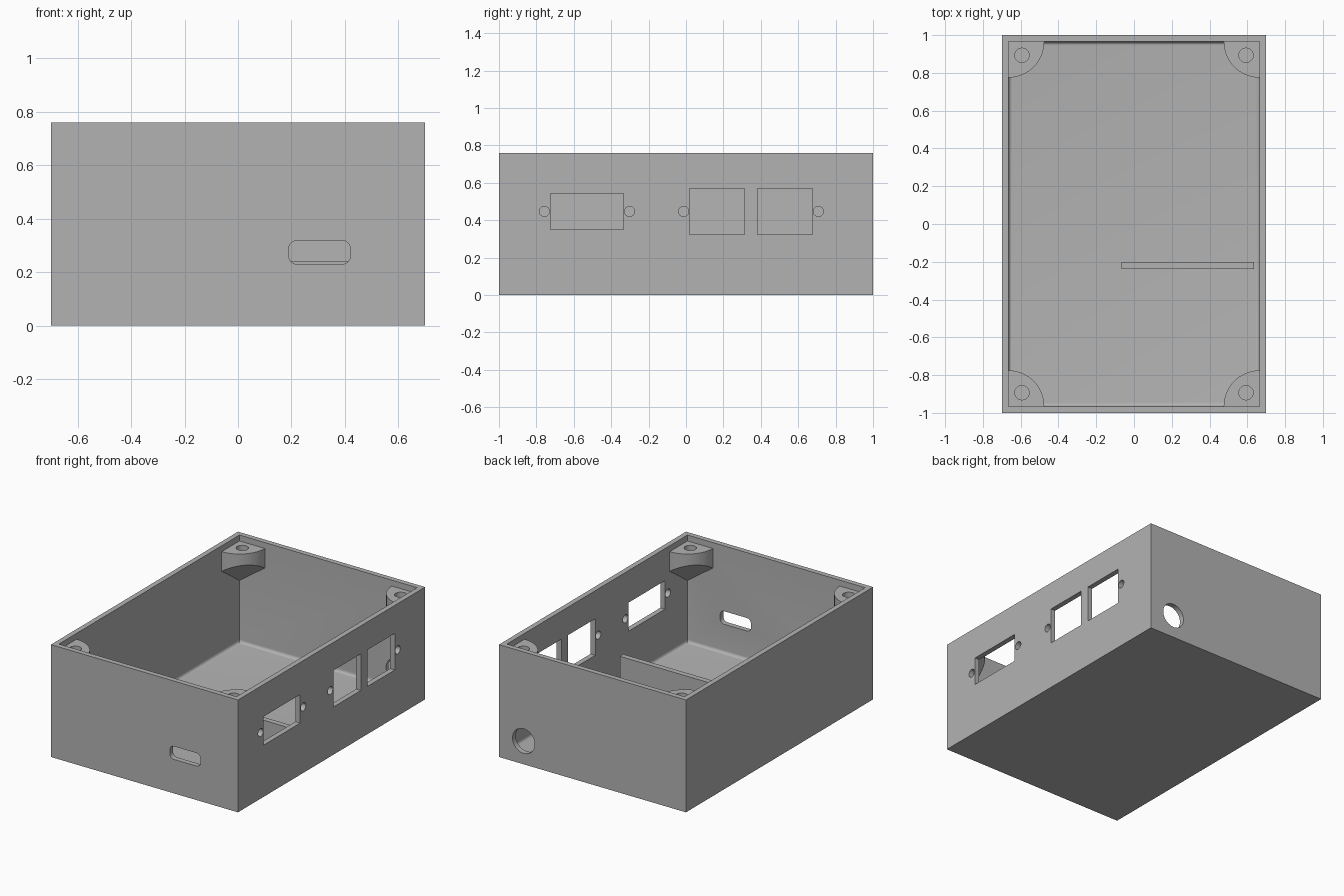
import bpy, bmesh, math
from mathutils import Matrix, Vector

if "Cube" in bpy.data.objects:
    bpy.data.objects.remove(bpy.data.objects["Cube"], do_unlink=True)

HX, HY, HEIGHT, WALL = 0.70, 1.0, 0.76, 0.035
IX, IY = HX - WALL, HY - WALL

grey = bpy.data.materials.new("plain grey")
grey.use_nodes = True
grey.diffuse_color = (0.45, 0.45, 0.45, 1)
grey.node_tree.nodes["Principled BSDF"].inputs["Base Color"].default_value = (0.45, 0.45, 0.45, 1)


def finish(name, bm):
    bmesh.ops.recalc_face_normals(bm, faces=bm.faces)
    mesh = bpy.data.meshes.new(name)
    bm.to_mesh(mesh)
    bm.free()
    obj = bpy.data.objects.new(name, mesh)
    bpy.context.collection.objects.link(obj)
    return obj


def box(name, lo, hi, rounding=0, pick=None, steps=6):
    """Box between two corners; edges accepted by pick are rounded."""
    bm = bmesh.new()
    lo, hi = Vector(lo), Vector(hi)
    bmesh.ops.create_cube(bm, size=1)
    for v in bm.verts:
        v.co = (lo + hi) / 2 + Matrix.Diagonal(hi - lo) @ v.co
    if rounding:
        edges = [e for e in bm.edges if pick(*[v.co for v in e.verts])]
        bmesh.ops.bevel(bm, geom=edges, offset=rounding, segments=steps,
                        profile=0.5, affect='EDGES')
    return finish(name, bm)


def rod(name, centre, radius, length, axis, sides=40):
    bm = bmesh.new()
    turn = Vector((0, 0, 1)).rotation_difference(Vector(axis)).to_matrix().to_4x4()
    bmesh.ops.create_cone(bm, cap_ends=True, segments=sides, radius1=radius, radius2=radius,
                          depth=length, matrix=Matrix.Translation(centre) @ turn)
    return finish(name, bm)


def bake(obj):
    graph = bpy.context.evaluated_depsgraph_get()
    mesh = bpy.data.meshes.new_from_object(obj.evaluated_get(graph))
    obj.modifiers.clear()
    obj.data = mesh


def cut(obj, cutters):
    for cutter in cutters:
        mod = obj.modifiers.new("cut", 'BOOLEAN')
        mod.operation, mod.solver, mod.object = 'DIFFERENCE', 'EXACT', cutter
    bake(obj)
    for cutter in cutters:
        bpy.data.objects.remove(cutter, do_unlink=True)


# Open case: hollow with a softly rounded floor edge
case = box("case", (-HX, -HY, 0), (HX, HY, HEIGHT))
cutters = [box("hollow", (-IX, -IY, WALL), (IX, IY, 1), 0.02,
               lambda a, b: max(a.z, b.z) < 0.1)]

# Side wall: connector windows and their screw holes
for y0, y1, z0, z1 in [(-0.725, -0.335, 0.35, 0.543), (0.02, 0.313, 0.323, 0.57),
                       (0.382, 0.676, 0.323, 0.57)]:
    cutters.append(box("window", (0.6, y0, z0), (0.8, y1, z1)))
for y in (-0.757, -0.302, -0.013, 0.708):
    cutters.append(rod("screw_hole", (HX, y, 0.447), 0.027, 0.2, (1, 0, 0)))

# Front slot with rounded corners, and round cable hole in the back
cutters.append(box("slot", (0.19, -1.1, 0.23), (0.42, -0.9, 0.318), 0.03,
                   lambda a, b: abs(a.y - b.y) > 0.1))
cutters.append(rod("cable_hole", (0.515, HY, 0.157), 0.083, 0.2, (0, 1, 0), 64))
cut(case, cutters)

# Low divider on the floor
divider = box("divider", (-0.065, -0.237, WALL - 0.005), (0.635, -0.2, 0.24))

# Corner lid posts: quarter discs with a sloping underside
R, TOP, SINK = 0.19, 0.72, 0.01
outline = [(-SINK, -SINK), (R, -SINK)]
outline += [(R * math.cos(a), R * math.sin(a))
            for a in (math.pi / 2 * i / 24 for i in range(25))]
outline.append((-SINK, R))
bm = bmesh.new()
rings = [[bm.verts.new((IX - u, IY - v, TOP if top else 0.453 + (u + v) / math.sqrt(2)))
          for u, v in outline] for top in (False, True)]
for ring in rings:
    bm.faces.new(ring)
for i in range(len(outline)):
    j = (i + 1) % len(outline)
    bm.faces.new((rings[0][i], rings[0][j], rings[1][j], rings[1][i]))
posts = finish("lid_posts", bm)
cut(posts, [rod("post_hole", (0.593, 0.893, TOP), 0.038, 0.22, (0, 0, 1))])
mirror = posts.modifiers.new("mirror", 'MIRROR')
mirror.use_axis = (True, True, False)
mirror.use_mirror_merge = False
bake(posts)

# Colour and shading
bpy.ops.object.select_all(action='DESELECT')
for obj in (case, divider, posts):
    obj.data.materials.clear()
    obj.data.materials.append(grey)
    for face in obj.data.polygons:
        face.material_index = 0
    obj.select_set(True)
bpy.context.view_layer.objects.active = case
bpy.ops.object.shade_smooth_by_angle(angle=math.radians(30))
